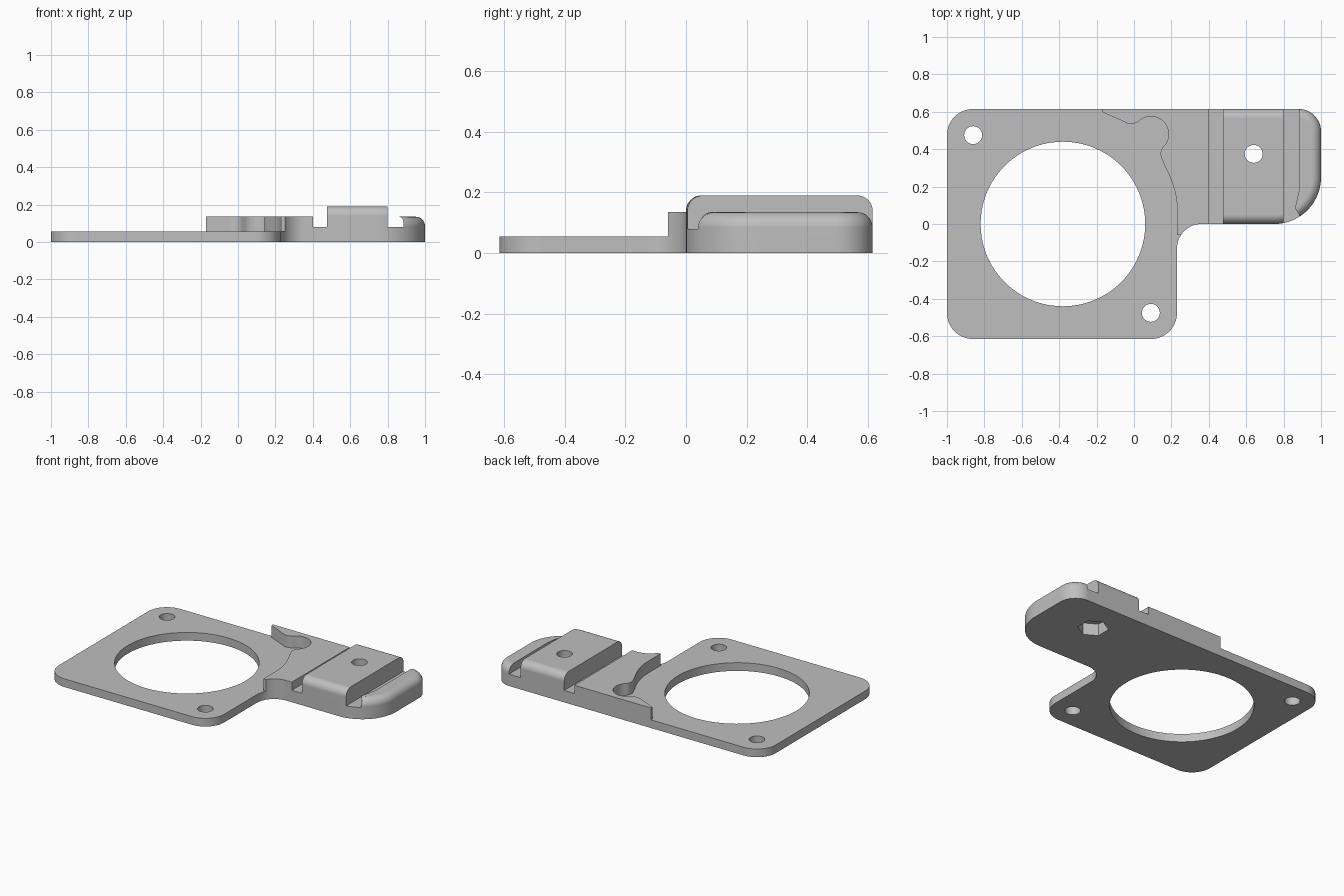
import bpy
import bmesh
from math import cos, sin, radians

if "Cube" in bpy.data.objects:
    bpy.data.objects.remove(bpy.data.objects["Cube"], do_unlink=True)

grey = bpy.data.materials.new("light grey")
grey.use_nodes = True
grey.diffuse_color = (0.52, 0.52, 0.52, 1)
grey.node_tree.nodes["Principled BSDF"].inputs["Base Color"].default_value = (0.52, 0.52, 0.52, 1)


def arc(cx, cy, r, start, end, steps=14):
    angles = [radians(start + (end - start) * i / steps) for i in range(steps + 1)]
    return [(cx + r * cos(a), cy + r * sin(a)) for a in angles]


def prism(name, outline, bottom, top):
    bm = bmesh.new()
    face = bm.faces.new([bm.verts.new((x, y, bottom)) for x, y in outline])
    new = bmesh.ops.extrude_face_region(bm, geom=[face])["geom"]
    bmesh.ops.translate(bm, vec=(0, 0, top - bottom),
                        verts=[v for v in new if isinstance(v, bmesh.types.BMVert)])
    bmesh.ops.recalc_face_normals(bm, faces=bm.faces)
    mesh = bpy.data.meshes.new(name)
    bm.to_mesh(mesh)
    bm.free()
    mesh.materials.append(grey)
    obj = bpy.data.objects.new(name, mesh)
    bpy.context.collection.objects.link(obj)
    return obj


def cut(target, outline, bottom, top):
    cutter = prism("cutter", outline, bottom, top)
    cutter.hide_render = True
    mod = target.modifiers.new("cut", 'BOOLEAN')
    mod.operation = 'DIFFERENCE'
    mod.solver = 'EXACT'
    mod.object = cutter
    bpy.context.view_layer.objects.active = target
    bpy.ops.object.modifier_apply(modifier=mod.name)
    bpy.data.objects.remove(cutter, do_unlink=True)


def strip(x0, x1):
    return [(x0, -1), (x1, -1), (x1, 1), (x0, 1)]


def circle(x, y, r, steps):
    return arc(x, y, r, 0, 360, steps)[:-1]


# Heights of the steps
PLATE, GROOVE, SHELF, BLOCK = 0.055, 0.08, 0.135, 0.19
SKY = 0.4

# Whole bracket outline: square plate with an arm on its left side
outline = (arc(-0.86, -0.475, 0.14, 180, 270) + arc(0.09, -0.475, 0.14, 270, 360)
           + arc(0.36, -0.13, 0.13, 180, 90) + arc(0.75, 0.25, 0.25, 270, 360, 24)
           + arc(0.88, 0.495, 0.12, 0, 90) + arc(-0.86, 0.475, 0.14, 90, 180))
bracket = prism("mounting_bracket", outline, 0, BLOCK)

# Shelf, end stop and the two grooves beside the block
cut(bracket, strip(-1.2, 0.44), SHELF, SKY)
cut(bracket, strip(0.84, 1.2), SHELF, SKY)
cut(bracket, strip(0.4, 0.475), GROOVE, SKY)
cut(bracket, strip(0.8, 0.885), GROOVE, SKY)

# Thin plate area, with the wavy shelf edge and its screw pocket
wave = ([(-0.17, 0.8), (-0.17, 0.6), (-0.155, 0.592)]
        + arc(-0.015, 0.6, 0.065, 235, 310, 8)
        + arc(0.09, 0.48, 0.095, 120, -30, 20)
        + arc(0.2, 0.375, 0.058, 130, 205, 8)
        + [(0.165, 0.31), (0.185, 0.268), (0.203, 0.225), (0.217, 0.18), (0.227, 0.135),
           (0.23, 0.1), (0.23, -0.06)])
cut(bracket, wave + [(0.4, -0.06), (0.4, -0.8), (-1.2, -0.8), (-1.2, 0.8)], PLATE, SKY)


# Rounded top edges of the block and of the end stop
def rounded(edge):
    a, b = (v.co for v in edge.verts)
    if len(edge.link_faces) != 2 or edge.calc_face_angle() < 1:
        return False
    on_block = min(a.z, b.z) > BLOCK - 0.001
    on_stop = min(a.x, b.x) > 0.88 and min(a.z, b.z) > SHELF - 0.001
    along_groove = abs(a.x - b.x) < 0.0005 and max(a.x, b.x) < 0.89
    return (on_block or on_stop) and not along_groove


bm = bmesh.new()
bm.from_mesh(bracket.data)
bmesh.ops.remove_doubles(bm, verts=bm.verts, dist=0.0002)
bmesh.ops.bevel(bm, geom=[e for e in bm.edges if rounded(e)], offset=0.05,
                offset_type='OFFSET', segments=8, profile=0.5, affect='EDGES',
                clamp_overlap=False)
bm.to_mesh(bracket.data)
bm.free()

# Large opening, screw holes and the hexagonal nut pocket below
cut(bracket, circle(-0.38, 0, 0.44, 96), -0.1, SKY)
for x, y in ((-0.86, 0.475), (0.09, -0.475), (0.64, 0.375)):
    cut(bracket, circle(x, y, 0.048, 32), -0.1, SKY)
cut(bracket, arc(0.64, 0.375, 0.095, 30, 330, 5), -0.1, 0.08)

# Smooth curved walls, crisp edges
bpy.ops.object.select_all(action='DESELECT')
bracket.select_set(True)
bpy.context.view_layer.objects.active = bracket
bpy.ops.object.shade_smooth_by_angle(angle=radians(30))
bracket.modifiers.new("flat face normals", 'WEIGHTED_NORMAL').keep_sharp = True
